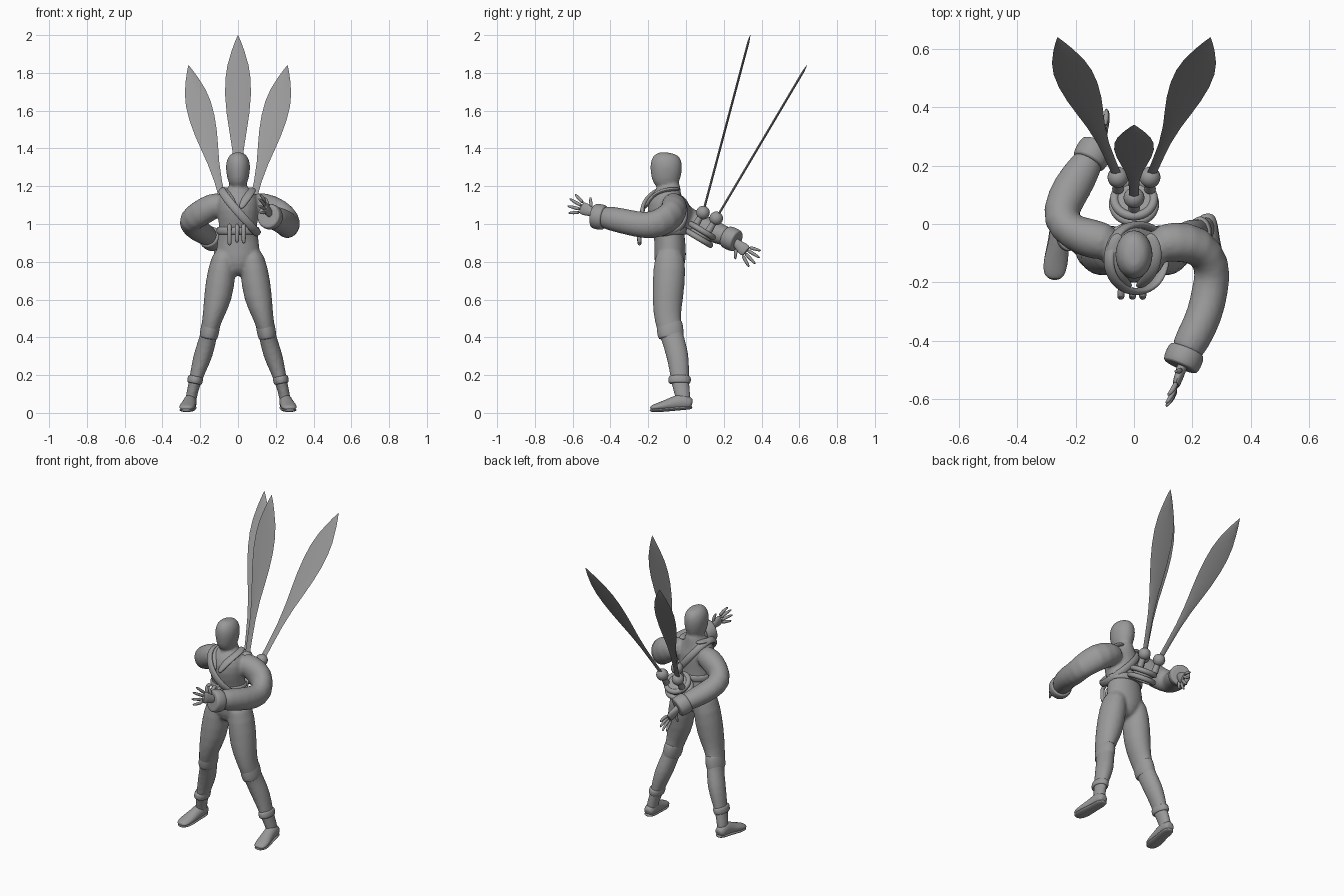
import bpy, bmesh, math
from mathutils import Vector, Matrix

if "Cube" in bpy.data.objects:
    bpy.data.objects.remove(bpy.data.objects["Cube"], do_unlink=True)

grey = bpy.data.materials.new("plain grey")
grey.use_nodes = True
tone = (0.32, 0.32, 0.32, 1)
grey.diffuse_color = tone
grey.node_tree.nodes["Principled BSDF"].inputs["Base Color"].default_value = tone
X, Y, Z = Vector((1, 0, 0)), Vector((0, 1, 0)), Vector((0, 0, 1))


def tube(bm, pts, u=X, n=12, closed=False, mirror=1):
    """Loft elliptical rings (x, y, z, radius along u, other radius)."""
    pts = [(p[0] * mirror,) + tuple(p[1:]) for p in pts]
    c = [Vector(p[:3]) for p in pts]
    k, rings = len(c), []
    for i, p in enumerate(pts):
        if closed:
            t = c[(i + 1) % k] - c[i - 1]
        else:
            t = c[min(i + 1, k - 1)] - c[max(i - 1, 0)]
        t.normalize()
        a = (u - t * u.dot(t)).normalized()
        b = t.cross(a)
        rb = p[4] if len(p) > 4 else p[3]
        rings.append([bm.verts.new(c[i] + a * p[3] * math.cos(s) + b * rb * math.sin(s))
                      for s in (math.tau * j / n for j in range(n))])
    for i in range(k if closed else k - 1):
        r, q = rings[i], rings[(i + 1) % k]
        for j in range(n):
            bm.faces.new((r[j], r[(j + 1) % n], q[(j + 1) % n], q[j]))
    if not closed:
        bm.faces.new(rings[0][::-1])
        bm.faces.new(rings[-1])


def finish(name, bm, subdiv=2, voxel=0, sharp=60):
    bmesh.ops.recalc_face_normals(bm, faces=bm.faces)
    me = bpy.data.meshes.new(name)
    bm.to_mesh(me)
    bm.free()
    me.materials.append(grey)
    ob = bpy.data.objects.new(name, me)
    bpy.context.collection.objects.link(ob)
    bpy.ops.object.select_all(action='DESELECT')
    ob.select_set(True)
    bpy.context.view_layer.objects.active = ob
    bpy.ops.object.shade_smooth_by_angle(angle=math.radians(sharp))
    if subdiv:
        ob.modifiers.new("Subdivide", 'SUBSURF').levels = subdiv
        ob.modifiers["Subdivide"].render_levels = subdiv
    if voxel:
        m = ob.modifiers.new("Blend", 'REMESH')
        m.mode, m.voxel_size, m.use_smooth_shade = 'VOXEL', voxel, True
        s = ob.modifiers.new("Soften", 'SMOOTH')
        s.factor, s.iterations = 0.5, 5
    return ob


# Body: torso, head, legs and sleeves blended into one skin
body = bmesh.new()
tube(body, [(0, -.09, .72, .04, .05), (0, -.085, .79, .11, .09), (0, -.083, .87, .125, .088),
            (0, -.09, .96, .103, .082), (0, -.105, 1.04, .11, .1), (0, -.11, 1.11, .118, .105),
            (0, -.09, 1.165, .095, .075), (0, -.075, 1.19, .05, .05), (0, -.075, 1.23, .045, .045)])
tube(body, [(0, -.11, 1.185, .028, .035), (0, -.108, 1.21, .052, .072), (0, -.105, 1.27, .066, .087),
            (0, -.105, 1.32, .069, .09), (0, -.102, 1.36, .054, .075), (0, -.1, 1.38, .025, .04)])
leg = [(.065, -.085, .88, .055, .075), (.085, -.087, .76, .08, .092), (.105, -.097, .61, .08, .086),
       (.133, -.1, .51, .056, .074), (.148, -.088, .45, .05, .07), (.157, -.072, .4, .046, .062),
       (.183, -.045, .31, .054, .063), (.21, -.035, .23, .042, .055), (.228, -.032, .16, .034, .05),
       (.246, -.018, .1, .03, .042), (.252, -.012, .04, .034, .045)]
for side in (1, -1):
    tube(body, leg, mirror=side)
tube(body, [(.06, -.07, 1.11, .06), (.13, -.06, 1.1, .075), (.22, -.065, 1.05, .088, .075),
            (.275, -.14, 1.0, .08, .066), (.262, -.22, .99, .073, .066), (.245, -.31, 1.01, .07, .064),
            (.2, -.4, 1.03, .068, .064), (.165, -.46, 1.04, .055, .055)], u=Z)
tube(body, [(-.06, -.07, 1.11, .06), (-.13, -.055, 1.1, .072), (-.2, -.035, 1.055, .075, .068),
            (-.26, .01, 1.02, .07, .07), (-.235, .09, .985, .064, .072), (-.185, .17, .95, .06, .066),
            (-.135, .25, .92, .05, .05)], u=Z)
finish("body", body, subdiv=1, voxel=.009)


# Cuffs at wrists and boots: short rounded bands
def band(name, a, b, r, u):
    bm = bmesh.new()
    a, b = Vector(a), Vector(b)
    steps = ((0, .8), (.02, 1), (.5, 1.06), (.98, 1), (1, .8))
    tube(bm, [tuple(a.lerp(b, f)) + (r[0] * g, r[1] * g) for f, g in steps], u=u)
    finish(name, bm)


band("left_sleeve_cuff", (.183, -.43, 1.033), (.158, -.49, 1.043), (.068, .066), Z)
band("right_sleeve_cuff", (-.158, .21, .935), (-.125, .27, .908), (.062, .062), Z)
for name, s in (("left", 1), ("right", -1)):
    band(name + "_boot_cuff", (s * .223, -.034, .195), (s * .231, -.034, .155), (.041, .06), X)
    band(name + "_knee_guard", (s * .14, -.088, .485), (s * .157, -.08, .395), (.05, .07), X)

    # Feet with a flat sole
    bm = bmesh.new()
    tube(bm, [(.25, .032, .045, .02, .02), (.251, .02, .05, .033, .035), (.253, -.02, .06, .037, .048),
              (.258, -.07, .048, .037, .038), (.268, -.125, .036, .044, .026),
              (.274, -.17, .028, .04, .018), (.276, -.19, .024, .022, .01)], mirror=s)
    finish(name + "_foot", bm)
    bm = bmesh.new()
    tube(bm, [(.25, .035, .03, .024, .011), (.252, 0, .028, .038, .012), (.26, -.07, .022, .037, .012),
              (.27, -.14, .015, .047, .012), (.276, -.195, .014, .028, .01)], mirror=s)
    finish(name + "_sole", bm)


# Hands: flat palm, four fanned fingers and a thumb
def hand(name, wrist, aim, thumb_side):
    bm = bmesh.new()
    w, d = Vector(wrist), Vector(aim).normalized()
    s = Vector(thumb_side)
    s = (s - d * s.dot(d)).normalized()
    palm = ((-.03, .022, .02), (.01, .024, .018), (.05, .036, .016), (.08, .034, .012))
    tube(bm, [tuple(w + d * f) + (a, b) for f, a, b in palm], u=s)
    curl = d.cross(s) * .012
    for off, ang, length in ((.026, 22, .075), (.009, 7, .088), (-.009, -8, .084),
                             (-.026, -24, .068), (.02, 58, .06)):
        t = d * math.cos(math.radians(ang)) + s * math.sin(math.radians(ang))
        p = w + s * off + d * (.02 if ang > 40 else .07)
        tube(bm, [tuple(p) + (.011,), tuple(p + t * length * .55) + (.01,),
                  tuple(p + t * length + curl) + (.006,)], u=s, n=8)
    finish(name, bm, subdiv=1)


hand("left_hand", (.165, -.49, 1.06), (-.04, -.12, .05), (0, .3, 1))
hand("right_hand", (-.125, .265, .9), (.04, .1, -.085), (0, -.6, -1))

# Cross-body strap and open collar
slant = Vector((.75, 0, .66))
bm = bmesh.new()
tube(bm, [(-.09, -.1, 1.19, .022, .014), (-.085, -.17, 1.17, .024, .014), (-.04, -.228, 1.11, .024, .014),
          (.03, -.238, 1.03, .024, .014), (.09, -.195, .965, .024, .014), (.115, -.1, .94, .022, .014),
          (.08, -.01, .98, .022, .014), (0, .005, 1.07, .022, .014), (-.06, -.025, 1.15, .022, .014)],
     u=slant, n=8, closed=True)
finish("chest_strap", bm)
for name, s in (("left", 1), ("right", -1)):
    bm = bmesh.new()
    tube(bm, [(.05, -.03, 1.185, .024, .01), (.075, -.09, 1.185, .028, .012), (.065, -.15, 1.17, .028, .012),
              (.04, -.195, 1.13, .024, .012), (.012, -.218, 1.08, .015, .01)], n=8, mirror=s)
    finish(name + "_collar", bm)

# Waist sash with hanging tabs
bm = bmesh.new()
tube(bm, [(.108 * math.cos(t), -.09 + .09 * math.sin(t), .965, .022, .01)
          for t in (math.tau * i / 16 for i in range(16))], u=Z, n=8, closed=True)
finish("waist_sash", bm, subdiv=1)
for i, (x, low) in enumerate(((-.045, .885), (-.005, .9), (.03, .895))):
    bm = bmesh.new()
    tube(bm, [(x, -.215, .995, .012), (x, -.245, .99, .014), (x, -.25, .97, .013),
              (x, -.247, low + .02, .013), (x, -.245, low, .009)], n=8, u=X)
    finish("sash_tab_%d" % i, bm, subdiv=1)

# Back mount: two stacked tilted rings around a hub
tilt = Matrix.Rotation(math.radians(-31), 4, 'X')
axis = tilt @ Z
for name, c, r in (("upper_mount_ring", Vector((0, .085, .965)), .068),
                   ("lower_mount_ring", Vector((0, .068, .925)), .072)):
    bm = bmesh.new()
    tube(bm, [tuple(c + tilt @ Vector((r * math.cos(t), r * math.sin(t), 0))) + (.017, .017)
              for t in (math.tau * i / 24 for i in range(24))], u=axis, n=8, closed=True)
    finish(name, bm, subdiv=1)
bm = bmesh.new()
tube(bm, [tuple(Vector((0, .077, .945)) + axis * h) + (.06, .06) for h in (-.025, .03)], n=24)
finish("mount_hub", bm, subdiv=0, sharp=30)


# Blades: ball joint and thin ridged leaf
def blade(name, base, tip):
    base, tip = Vector(base), Vector(tip)
    bm = bmesh.new()
    bmesh.ops.create_uvsphere(bm, u_segments=20, v_segments=12, radius=.036,
                              matrix=Matrix.Translation(base))
    tube(bm, [tuple(base) + (.016, .016), tuple(base - axis * .08) + (.02, .02)], n=10)
    finish(name + "_ball_joint", bm, subdiv=0)
    bm = bmesh.new()
    shape = ((0, .016), (.12, .017), (.24, .02), (.36, .031), (.46, .046), (.56, .06), (.66, .068),
             (.75, .067), (.83, .056), (.91, .034), (.96, .017), (1, .001))
    tube(bm, [tuple(base.lerp(tip, f)) + (w, .006 if f < 1 else .001) for f, w in shape], n=4)
    finish(name, bm, subdiv=0, sharp=50)


blade("centre_blade", (0, .09, 1.06), (0, .34, 2))
for name, s in (("left", 1), ("right", -1)):
    blade(name + "_blade", (s * .055, .16, 1.03), (s * .262, .64, 1.84))
